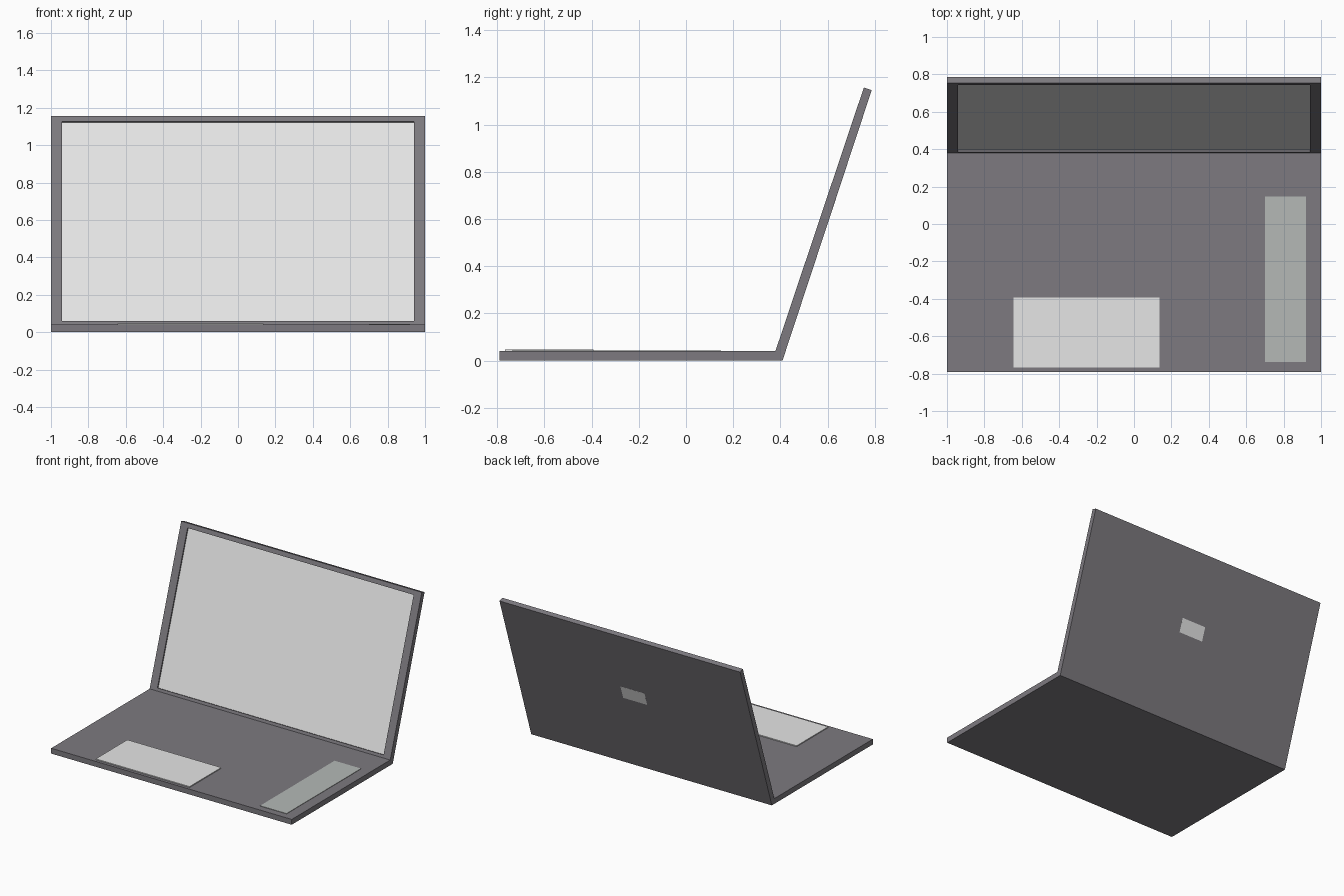
import bpy, bmesh
from mathutils import Vector

if "Cube" in bpy.data.objects:
    bpy.data.objects.remove(bpy.data.objects["Cube"])


def material(name, color):
    m = bpy.data.materials.new(name)
    m.diffuse_color = (*color, 1)
    m.use_nodes = True
    m.node_tree.nodes["Principled BSDF"].inputs["Base Color"].default_value = m.diffuse_color
    return m


BODY = material("dark grey metal", (0.205, 0.195, 0.215))
PALE = material("pale grey", (0.79, 0.79, 0.79))
PAD = material("mid grey", (0.46, 0.485, 0.47))

# Lid frame: hinge line, direction up the lid, direction out of the display
HINGE = Vector((0, 0.379, 0.04))
UP = Vector((0, 0.318, 0.948)).normalized()
OUT = Vector((0, -UP.z, UP.y))
LENGTH, THICK = 1.178, 0.035


def finish(bm, name, mats):
    bmesh.ops.recalc_face_normals(bm, faces=bm.faces)
    me = bpy.data.meshes.new(name)
    bm.to_mesh(me)
    bm.free()
    for m in mats:
        me.materials.append(m)
    ob = bpy.data.objects.new(name, me)
    bpy.context.collection.objects.link(ob)
    return ob


def prism(profile):
    """Extrude a (y, z) profile across the full width."""
    bm = bmesh.new()
    face = bm.faces.new([bm.verts.new((-1, y, z)) for y, z in profile])
    res = bmesh.ops.extrude_face_region(bm, geom=[face], use_keep_orig=True)
    for v in res["geom"]:
        if isinstance(v, bmesh.types.BMVert):
            v.co.x = 1
    bmesh.ops.recalc_face_normals(bm, faces=bm.faces)
    return bm


def plate(name, center, right, up, w, h, thick, mat):
    """Thin raised plate lying on a surface."""
    out = right.cross(up)
    bm = bmesh.new()
    bmesh.ops.create_cube(bm, size=1)
    for v in bm.verts:
        x, y, z = v.co
        v.co = center + right * x * w + up * y * h + out * z * thick
    return finish(bm, name, [mat])


# Keyboard deck, mitred at the hinge
finish(prism([(-0.79, 0), (0.409, 0), (HINGE.y, HINGE.z), (-0.79, 0.04)]), "base", [BODY])

# Lid with recessed display
top_front = HINGE + UP * LENGTH
top_back = top_front - OUT * THICK
bm = prism([(HINGE.y, HINGE.z), (0.409, 0), (top_back.y, top_back.z), (top_front.y, top_front.z)])
screen = max(bm.faces, key=lambda f: f.normal.dot(OUT))
bmesh.ops.inset_individual(bm, faces=[screen], thickness=0.03)
for v in screen.verts:
    u = 0.021 if v.co.z < 0.6 else LENGTH - 0.033
    v.co = HINGE + UP * u + Vector((0.94 if v.co.x > 0 else -0.94, 0, 0))
bmesh.ops.inset_individual(bm, faces=[screen], thickness=0.0)
for v in screen.verts:
    v.co -= OUT * 0.01
screen.material_index = 1
finish(bm, "lid", [BODY, PALE])

# Touchpad and side pad on the deck
X, Y = Vector((1, 0, 0)), Vector((0, 1, 0))
plate("touchpad", Vector((-0.255, -0.58, 0.0425)), X, Y, 0.78, 0.375, 0.009, PALE)
plate("side_pad", Vector((0.81, -0.295, 0.039)), X, Y, 0.22, 0.885, 0.008, PAD)

# Plain square plate on the back of the lid
back = HINGE + UP * 0.595 - OUT * THICK
plate("back_plate", back, -X, UP, 0.2, 0.2, 0.006, PALE)
